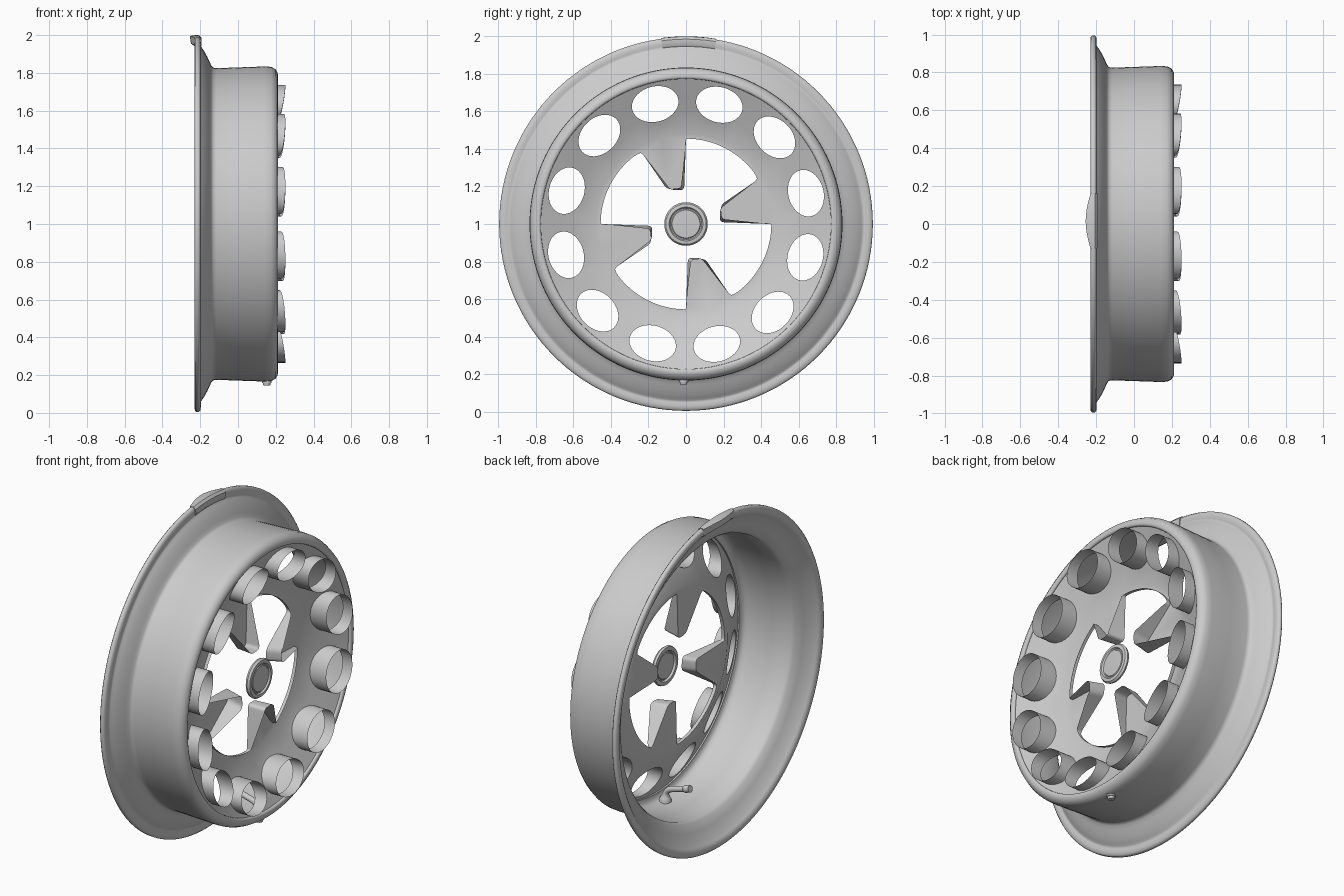
import bpy, bmesh
from math import sin, cos, pi, radians, atan2, hypot
from mathutils import Vector

if "Cube" in bpy.data.objects:
    bpy.data.objects.remove(bpy.data.objects["Cube"])

C = Vector((0, 0, 1))  # wheel centre, axle along x


def finish(name, bm, angle=35):
    bmesh.ops.recalc_face_normals(bm, faces=bm.faces)
    me = bpy.data.meshes.new(name)
    bm.to_mesh(me)
    bm.free()
    ob = bpy.data.objects.new(name, me)
    bpy.context.collection.objects.link(ob)
    bpy.ops.object.select_all(action='DESELECT')
    ob.select_set(True)
    bpy.context.view_layer.objects.active = ob
    bpy.ops.object.shade_smooth_by_angle(angle=radians(angle))
    return ob


def bridge(bm, a, b):
    n = len(a)
    for i in range(n):
        j = (i + 1) % n
        bm.faces.new((a[i], a[j], b[j], b[i]))


def lathe(name, profile, seg=96, angle=35):
    bm = bmesh.new()
    rings = []
    for x, r in profile:
        rings.append([bm.verts.new(C + Vector((x, r * cos(2 * pi * i / seg), r * sin(2 * pi * i / seg))))
                      for i in range(seg)])
    closed = profile[-1][1] > .1
    for k in range(len(rings) - (0 if closed else 1)):
        bridge(bm, rings[k], rings[(k + 1) % len(rings)])
    if not closed:
        bm.faces.new(rings[0])
        bm.faces.new(rings[-1])
    return finish(name, bm, angle)


FACE, FLAT, OUT = .06, .48, .78


def dish(r):
    # face plate: flat centre, cone rising towards the shoulder
    return FACE + .138 * max(0, r - FLAT) / (OUT - FLAT)


def circle(r, n=96):
    return [(r * cos(2 * pi * i / n), r * sin(2 * pi * i / n)) for i in range(n)]


def oval(k, n=36):
    # vent outline number k
    a = radians(30 * k + 14.4)
    pts = []
    for i in range(n):
        t = 2 * pi * i / n
        u, v = 0.66 + 0.094 * cos(t), 0.126 * sin(t)
        pts.append((u * cos(a) - v * sin(a), u * sin(a) + v * cos(a)))
    return pts


def fill(bm, loops):
    edges = []
    for lp in loops:
        vs = [bm.verts.new((0, y, z)) for y, z in lp]
        edges += [bm.edges.new((vs[i], vs[(i + 1) % len(vs)])) for i in range(len(vs))]
    bmesh.ops.triangle_fill(bm, use_beauty=True, edges=edges, normal=(1, 0, 0))


def rounded(p0, p1, p2, rad, n=5):
    p0, p1, p2 = Vector(p0), Vector(p1), Vector(p2)
    a = p1 + (p0 - p1).normalized() * rad
    b = p1 + (p2 - p1).normalized() * rad
    return [tuple(a * (1 - t) ** 2 + p1 * 2 * t * (1 - t) + b * t * t)
            for t in (i / (n - 1) for i in range(n))]


# rim: lip bead, flared flange, barrel and rolled shoulder
lathe("rim", [(-.23, .975), (-.228, .988), (-.22, .996), (-.208, .996), (-.2, .988), (-.197, .97),
              (-.199, .953), (-.2, .947), (-.197, .94), (-.189, .93), (-.176, .91), (-.162, .884),
              (-.15, .858), (-.141, .838), (-.132, .828), (-.115, .825), (0, .829), (.14, .834),
              (.175, .832), (.198, .82), (.21, .80), (.211, .785), (.207, .775), (.2, .773),
              (.188, .776), (.186, .80), (.172, .815), (.14, .824), (0, .819), (-.125, .815),
              (-.145, .828), (-.17, .874), (-.2, .928), (-.217, .945), (-.227, .957)], 128, 60)

# star shaped centre opening with four pointed spokes
base = [(-.24, .385), (-.083, .182), (-.010, .180), (0, .455)]
arc = [(.455 * cos(radians(d)), .455 * sin(radians(d))) for d in range(86, 34, -4)]
opening = []
chain = [(-.288, .352)] + base + [arc[0]]
pts = []
for i in range(1, 5):
    pts += rounded(chain[i - 1], chain[i], chain[i + 1], .022 if i < 4 else .012)
for k in range(4):
    c, s = cos(k * pi / 2), sin(k * pi / 2)
    opening += [(y * c + z * s, z * c - y * s) for y, z in pts + arc]

# face plate with twelve vents and spokes, one sheet
bm = bmesh.new()
fill(bm, [circle(OUT), circle(FLAT)] + [oval(k) for k in range(12)])
fill(bm, [circle(FLAT), opening])
bmesh.ops.remove_doubles(bm, verts=bm.verts, dist=1e-4)
for v in bm.verts:
    v.co = C + Vector((dish(hypot(v.co.y, v.co.z)), v.co.y, v.co.z))
finish("face_plate", bm)

# folded walls along the opening, deepest along the spokes
bm = bmesh.new()
back, front = [], []
for y, z in opening:
    r, a = hypot(y, z), atan2(z, y)
    t = max(0, min(1, (.455 - r) / .27))
    d = .02 + .08 * min(1, t * 2.5)
    back.append(bm.verts.new(C + Vector((FACE, y, z))))
    a += .08 * t * t
    r += .012 * t
    front.append(bm.verts.new(C + Vector((FACE + d, r * cos(a), r * sin(a)))))
bridge(bm, back, front)
finish("spoke_walls", bm)

# vent tubes with sloping ends
bm = bmesh.new()
for k in range(12):
    lo, hi = [], []
    for y, z in oval(k):
        r = hypot(y, z)
        lo.append(bm.verts.new(C + Vector((dish(r), y, z))))
        hi.append(bm.verts.new(C + Vector((.25 - .22 * (.75 - r), y, z))))
    bridge(bm, lo, hi)
finish("vent_tubes", bm)

# floating hub cap, ringed on both sides
lathe("hub_cap", [(.138, .04), (.136, .074), (.14, .078), (.14, .084), (.128, .09), (.13, .112),
                  (.142, .116), (.154, .108), (.156, .09), (.147, .084), (.147, .078),
                  (.151, .074), (.152, .04)], 48)

# balance weight clipped over the lip
bm = bmesh.new()
rings = []
n = 16
for i in range(n + 1):
    s = i / n
    a = radians(-7.6 + 17 * s)
    b = .002 + .026 * sin(pi * s)
    sec = [(-.198, .946), (-.192, .955), (-.192, .985), (-.205, .999), (-.225, 1.0),
           (-.227 - b, .995), (-.227 - b * .8, .955), (-.226, .945)]
    rings.append([bm.verts.new(C + Vector((x, r * sin(a), r * cos(a)))) for x, r in sec])
for p, q in zip(rings, rings[1:]):
    bridge(bm, p, q)
bm.faces.new(rings[0])
bm.faces.new(rings[-1])
finish("balance_weight", bm)


def tube(name, path):
    # round tube in the x-z plane; path points are (x, z, radius)
    bm = bmesh.new()
    rings = []
    for i, (x, z, r) in enumerate(path):
        a, b = path[max(i - 1, 0)], path[min(i + 1, len(path) - 1)]
        d = Vector((b[0] - a[0], 0, b[1] - a[1])).normalized()
        side, up = Vector((0, 1, 0)), d.cross(Vector((0, 1, 0)))
        rings.append([bm.verts.new(Vector((x, -.013, z)) + r * (side * cos(t) + up * sin(t)))
                      for t in (2 * pi * j / 20 for j in range(20))])
    for p, q in zip(rings, rings[1:]):
        bridge(bm, p, q)
    bm.faces.new(rings[0])
    bm.faces.new(rings[-1])
    return finish(name, bm)


# valve: nut outside the barrel, bent stem inside
tube("valve_nut", [(.152, .145, .018), (.152, .158, .021), (.152, .159, .025), (.152, .185, .025)])
tube("valve_stem", [(.147, .17, .034), (.147, .19, .034), (.146, .205, .026), (.144, .222, .018),
                    (.138, .24, .017), (.12, .255, .017), (.1, .263, .017), (.02, .285, .017),
                    (.015, .286, .021), (-.02, .296, .021)])
